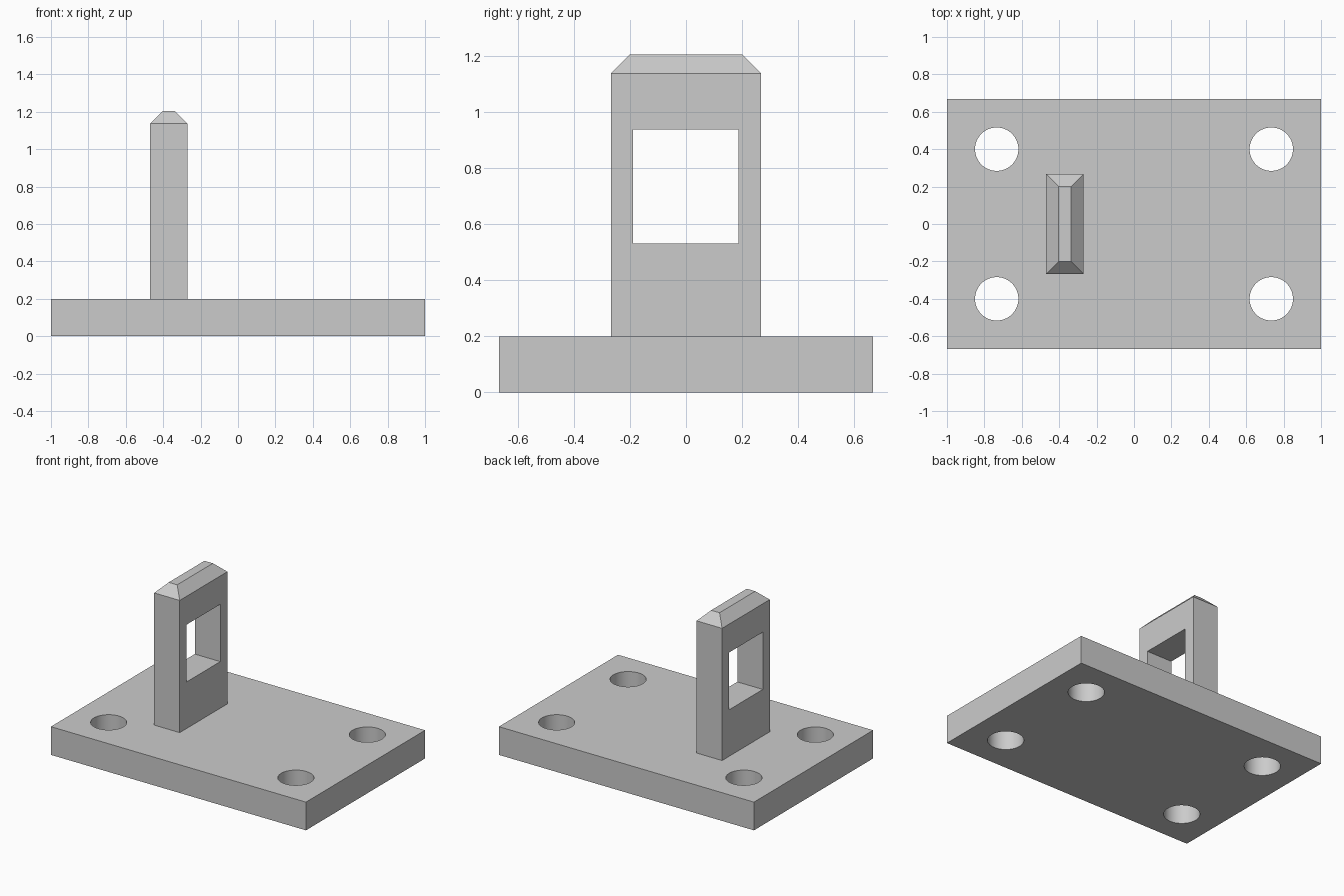
import bpy, bmesh, math
from mathutils import Matrix

cube = bpy.data.objects.get("Cube")
if cube:
    bpy.data.objects.remove(cube, do_unlink=True)

GREY = (0.6, 0.6, 0.6, 1)
grey = bpy.data.materials.new("plain_grey")
grey.use_nodes = True
grey.diffuse_color = GREY
grey.node_tree.nodes["Principled BSDF"].inputs["Base Color"].default_value = GREY


def add_object(name, bm):
    mesh = bpy.data.meshes.new(name)
    bm.to_mesh(mesh)
    bm.free()
    mesh.materials.append(grey)
    obj = bpy.data.objects.new(name, mesh)
    bpy.context.collection.objects.link(obj)
    return obj


def box(bm, low, high):
    centre = [(a + b) / 2 for a, b in zip(low, high)]
    size = [b - a for a, b in zip(low, high)]
    matrix = Matrix.Translation(centre) @ Matrix.Diagonal((*size, 1))
    return bmesh.ops.create_cube(bm, size=1, matrix=matrix)["verts"]


def cut(obj, cutter):
    cutter.hide_render = True
    mod = obj.modifiers.new("cut", 'BOOLEAN')
    mod.operation = 'DIFFERENCE'
    mod.solver = 'EXACT'
    mod.object = cutter
    bpy.ops.object.select_all(action='DESELECT')
    bpy.context.view_layer.objects.active = obj
    obj.select_set(True)
    bpy.ops.object.modifier_apply(modifier=mod.name)
    bpy.data.objects.remove(cutter, do_unlink=True)
    bpy.ops.object.shade_smooth_by_angle(angle=math.radians(30))


# Base plate with four bolt holes
BASE_TOP = 0.2
bm = bmesh.new()
box(bm, (-1, -0.667, 0), (1, 0.667, BASE_TOP))
base_plate = add_object("base_plate", bm)

bm = bmesh.new()
for x in (-0.734, 0.734):
    for y in (-0.4, 0.4):
        bmesh.ops.create_cone(bm, cap_ends=True, segments=64, radius1=0.116,
                              radius2=0.116, depth=1,
                              matrix=Matrix.Translation((x, y, 0.1)))
cut(base_plate, add_object("bolt_hole_cutter", bm))

# Upright post, its top extruded and drawn in to form a chamfered cap
POST_X, HALF_X, HALF_Y = -0.37, 0.1, 0.267
SHOULDER, CHAMFER = 1.137, 0.067
bm = bmesh.new()
box(bm, (POST_X - HALF_X, -HALF_Y, BASE_TOP), (POST_X + HALF_X, HALF_Y, SHOULDER))
top = max(bm.faces, key=lambda f: f.calc_center_median().z)
cap = bmesh.ops.extrude_discrete_faces(bm, faces=[top])["faces"][0]
for v in cap.verts:
    v.co.x -= math.copysign(CHAMFER, v.co.x - POST_X)
    v.co.y -= math.copysign(CHAMFER, v.co.y)
    v.co.z += CHAMFER
bmesh.ops.recalc_face_normals(bm, faces=bm.faces)
post = add_object("upright_post", bm)

# Rectangular window through the post
bm = bmesh.new()
box(bm, (POST_X - 0.3, -0.189, 0.53), (POST_X + 0.3, 0.187, 0.936))
cut(post, add_object("window_cutter", bm))
